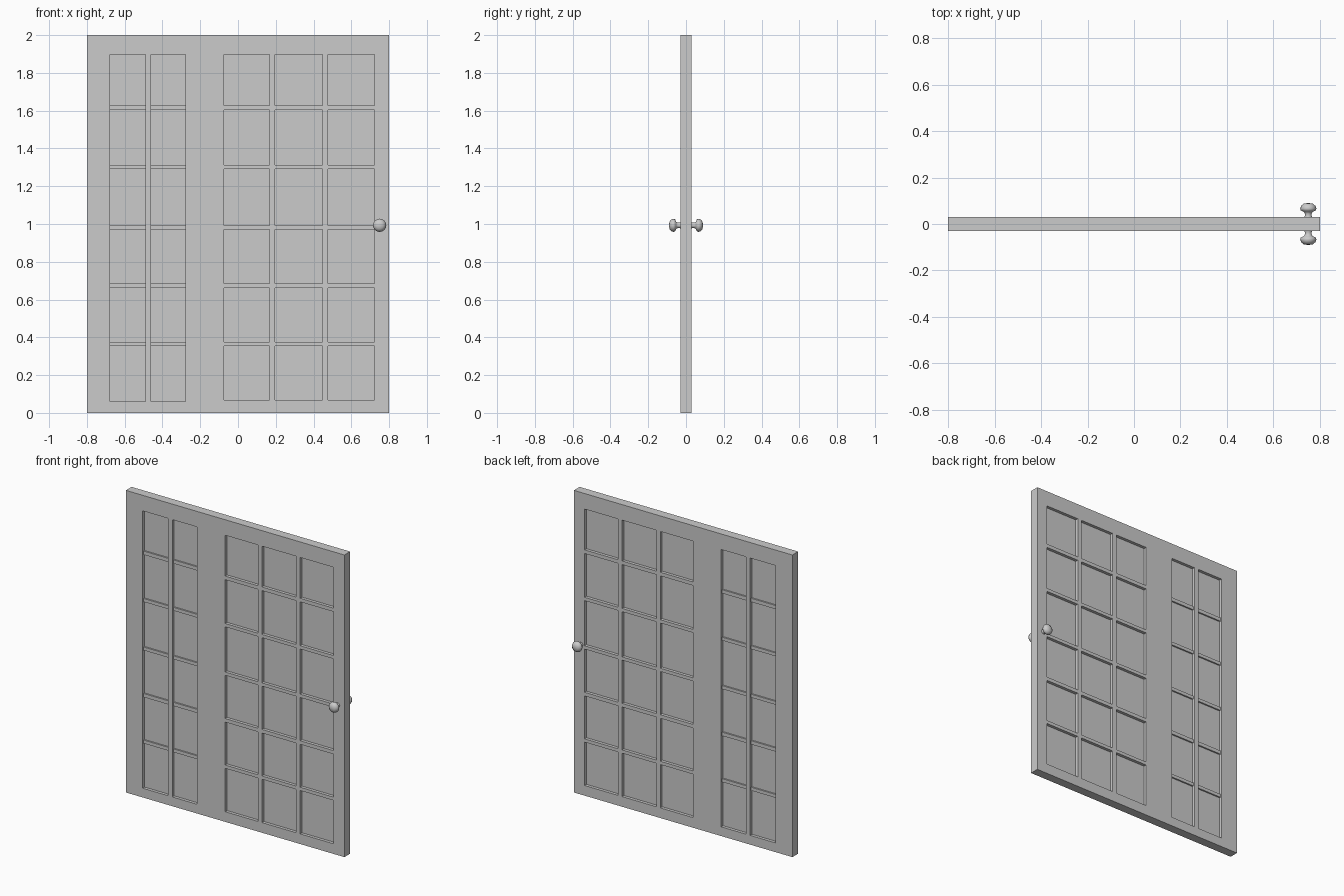
import bpy, bmesh, math

if "Cube" in bpy.data.objects:
    bpy.data.objects.remove(bpy.data.objects["Cube"])

HALF = 0.03     # half thickness of the leaves
GLASS = 0.01    # half thickness of the panes


def add_box(bm, x0, x1, z0, z1, h):
    vs = [bm.verts.new((x, y, z)) for z in (z0, z1)
          for x, y in ((x0, -h), (x1, -h), (x1, h), (x0, h))]
    for f in ((3, 2, 1, 0), (4, 5, 6, 7), (0, 1, 5, 4),
              (1, 2, 6, 5), (2, 3, 7, 6), (3, 0, 4, 7)):
        bm.faces.new([vs[i] for i in f])


def finish(bm, name):
    me = bpy.data.meshes.new(name)
    bm.to_mesh(me)
    bm.free()
    ob = bpy.data.objects.new(name, me)
    bpy.context.collection.objects.link(ob)
    return ob


def glazed_leaf(name, x0, x1, columns, bottom, top, bars, bar_half):
    """Leaf with pane columns [(left, right)...] and horizontal bars [(low, high)...]."""
    left, right = columns[0][0], columns[-1][1]
    # outer stiles and rails
    bm = bmesh.new()
    add_box(bm, x0, left, 0, 2, HALF)
    add_box(bm, right, x1, 0, 2, HALF)
    add_box(bm, left, right, 0, bottom, HALF)
    add_box(bm, left, right, top, 2, HALF)
    finish(bm, name + "_frame")
    # upright and cross glazing bars
    bm = bmesh.new()
    for a, b in zip(columns, columns[1:]):
        add_box(bm, a[1], b[0], bottom, top, HALF)
    for l, r in columns:
        for z0, z1 in bars:
            add_box(bm, l, r, z0, z1, bar_half)
    finish(bm, name + "_glazing_bars")
    # recessed glass
    bm = bmesh.new()
    levels = [bottom] + [z for bar in bars for z in bar] + [top]
    for l, r in columns:
        for z0, z1 in zip(levels[::2], levels[1::2]):
            add_box(bm, l, r, z0, z1, GLASS)
    finish(bm, name + "_glass")


bars = [(0.354, 0.376), (0.66, 0.684), (0.97, 0.992), (1.291, 1.313), (1.603, 1.627)]
glazed_leaf("sidelight", -0.8, -0.2, [(-0.677, -0.491), (-0.46, -0.279)],
            0.061, 1.897, bars, 0.02)
glazed_leaf("door", -0.2, 0.8, [(-0.073, 0.167), (0.196, 0.447), (0.476, 0.722)],
            0.067, 1.897, bars, HALF)

# turned knob on each side of the door
profile = [(0.018, 0.025), (0.015, 0.034), (0.015, 0.045), (0.019, 0.052),
           (0.032, 0.058), (0.035, 0.066), (0.031, 0.078), (0.019, 0.088), (0, 0.09)]
SIDES = 16
for name, s in (("front_knob", -1), ("back_knob", 1)):
    bm = bmesh.new()
    rings = [[bm.verts.new((0.75 + r * math.cos(2 * math.pi * i / SIDES), s * y,
                            0.993 + r * math.sin(2 * math.pi * i / SIDES)))
              for i in range(SIDES)] for r, y in profile]
    for a, b in zip(rings, rings[1:]):
        for i in range(SIDES):
            j = (i + 1) % SIDES
            bm.faces.new((a[i], a[j], b[j], b[i]))
    bmesh.ops.remove_doubles(bm, verts=bm.verts, dist=1e-5)
    bmesh.ops.holes_fill(bm, edges=bm.edges, sides=0)
    bmesh.ops.recalc_face_normals(bm, faces=bm.faces)
    ob = finish(bm, name)
    bpy.ops.object.select_all(action='DESELECT')
    ob.select_set(True)
    bpy.context.view_layer.objects.active = ob
    bpy.ops.object.shade_smooth_by_angle(angle=math.radians(50))
